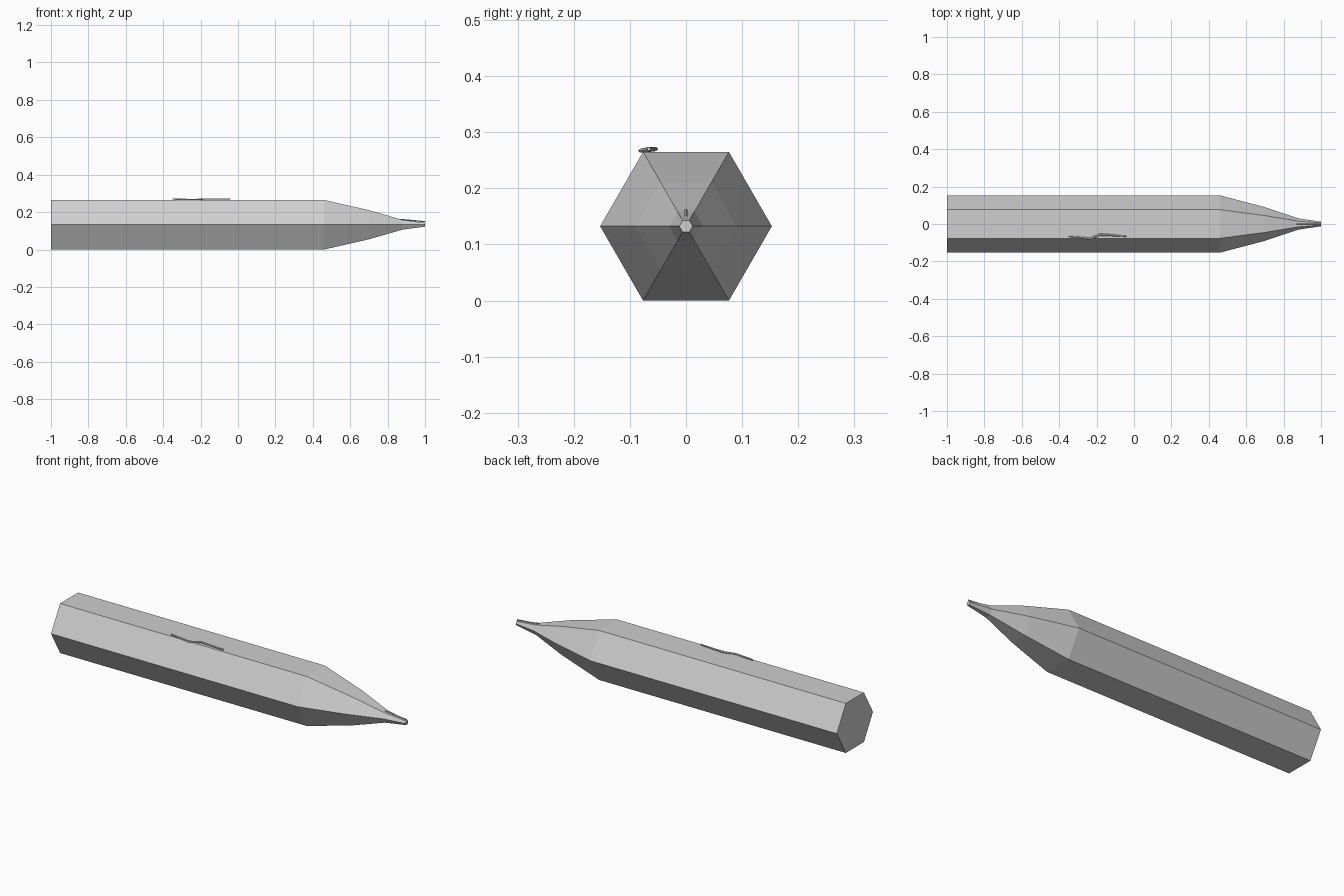
import bpy, bmesh, math
from mathutils import Vector

if "Cube" in bpy.data.objects:
    bpy.data.objects.remove(bpy.data.objects["Cube"])

ZC = 0.1325  # height of the long axis


def material(name, value):
    m = bpy.data.materials.new(name)
    m.diffuse_color = (value, value, value, 1)
    m.use_nodes = True
    m.node_tree.nodes["Principled BSDF"].inputs["Base Color"].default_value = m.diffuse_color
    return m


GREY = material("stone grey", 0.62)


def loft(name, rings, mat):
    """Skin a closed solid through equal-length rings of points."""
    bm = bmesh.new()
    loops = [[bm.verts.new(p) for p in ring] for ring in rings]
    n = len(loops[0])
    for a, b in zip(loops, loops[1:]):
        for i in range(n):
            j = (i + 1) % n
            bm.faces.new((a[i], a[j], b[j], b[i]))
    bm.faces.new(loops[0])
    bm.faces.new(loops[-1])
    bmesh.ops.recalc_face_normals(bm, faces=bm.faces)
    me = bpy.data.meshes.new(name)
    bm.to_mesh(me)
    bm.free()
    me.materials.append(mat)
    ob = bpy.data.objects.new(name, me)
    bpy.context.collection.objects.link(ob)
    return ob


def ring(x, y, z, ry, rz, n=6):
    return [Vector((x, y + ry * math.cos(i * math.tau / n),
                    z + rz * math.sin(i * math.tau / n))) for i in range(n)]


# Hexagonal shaft tapering to a blunt point
profile = [(-1, 0.153), (0.46, 0.153), (0.70, 0.09), (0.88, 0.03), (1, 0.012)]
loft("hexagonal_shaft", [ring(x, 0, ZC, r, r) for x, r in profile], GREY)

# Raised crooked scratch along the upper front edge
path = [(-0.35, -0.066, 0.270, 0.003), (-0.235, -0.079, 0.267, 0.0065),
        (-0.18, -0.056, 0.270, 0.0065), (-0.04, -0.066, 0.270, 0.003)]
loft("shaft_scratch", [ring(x, y, z, r, 0.004) for x, y, z, r in path], GREY)

# Thin sliver on top of the point
loft("tip_sliver", [ring(x, 0, z, 0.003, 0.003, 4)
                    for x, z in ((0.87, 0.161), (1.0, 0.149))], GREY)
